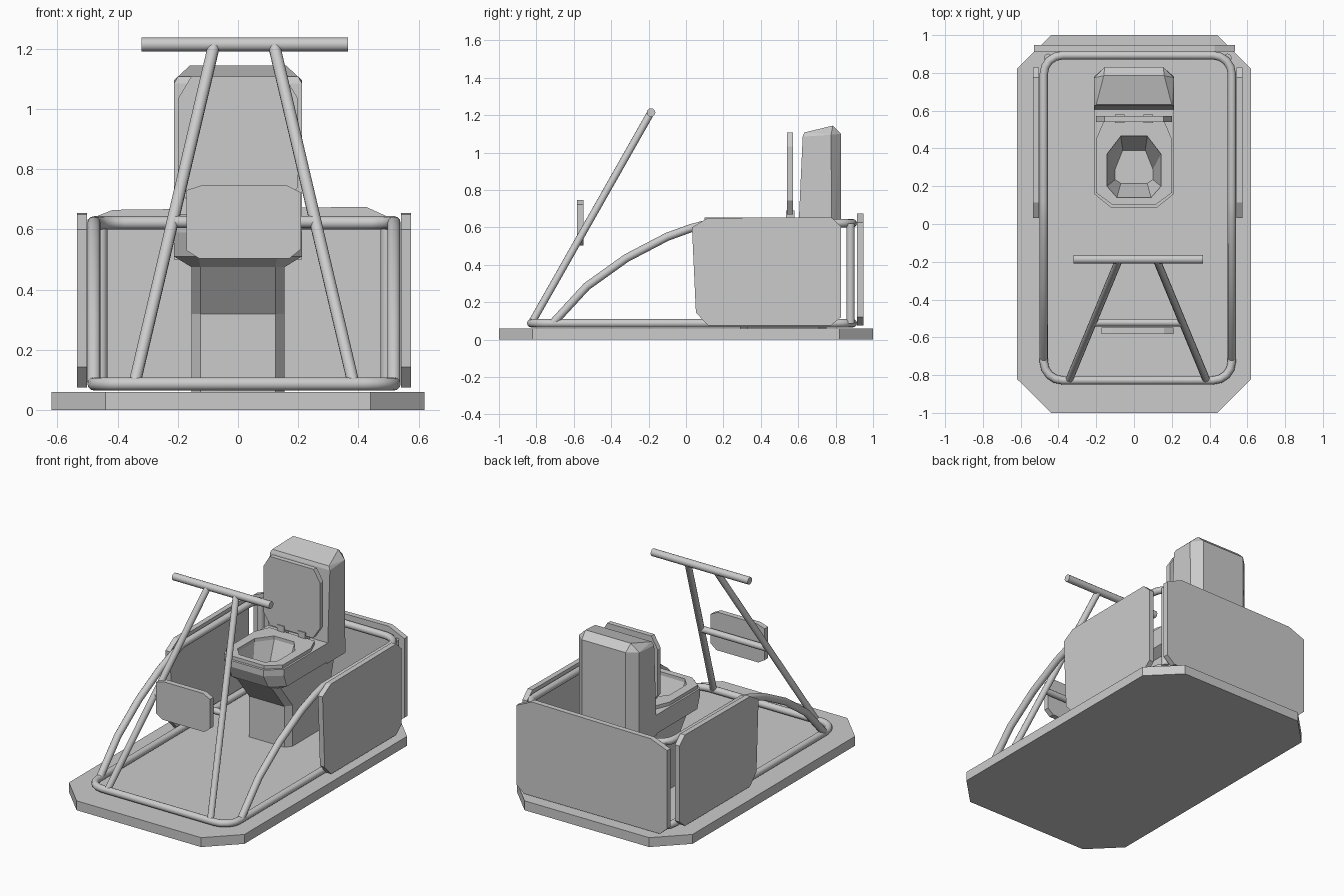
import bpy, bmesh, math
from mathutils import Vector

if "Cube" in bpy.data.objects:
    bpy.data.objects.remove(bpy.data.objects["Cube"])

CX = 0.02  # frame is slightly off centre


def finish(name, bm):
    bmesh.ops.recalc_face_normals(bm, faces=bm.faces)
    me = bpy.data.meshes.new(name)
    bm.to_mesh(me)
    bm.free()
    ob = bpy.data.objects.new(name, me)
    bpy.context.collection.objects.link(ob)
    return ob


def plate(name, pts, depth):
    """Extrude a flat polygon of 3D points along the depth vector."""
    bm = bmesh.new()
    f = bm.faces.new([bm.verts.new(p) for p in pts])
    r = bmesh.ops.extrude_face_region(bm, geom=[f])
    bmesh.ops.translate(bm, vec=Vector(depth),
                        verts=[v for v in r["geom"] if isinstance(v, bmesh.types.BMVert)])
    return finish(name, bm)


def loft(name, rings, closed=False):
    bm = bmesh.new()
    vr = [[bm.verts.new(p) for p in r] for r in rings]
    n = len(vr[0])
    pairs = list(zip(vr, vr[1:])) + ([(vr[-1], vr[0])] if closed else [])
    for a, b in pairs:
        for i in range(n):
            j = (i + 1) % n
            bm.faces.new((a[i], a[j], b[j], b[i]))
    if not closed:
        bm.faces.new(vr[0])
        bm.faces.new(vr[-1])
    return finish(name, bm)


def oct_ring(z, w, yf, yb, wf, cf, wb, cb):
    """Octagon: half width w, front edge half width wf, back edge half width wb."""
    half = [(wf, yf), (w, yf + cf), (w, yb - cb), (wb, yb)]
    return [(x, y, z) for x, y in half] + [(-x, y, z) for x, y in reversed(half)]


def tube(name, pts, r=0.022, cyclic=False):
    cu = bpy.data.curves.new(name, 'CURVE')
    cu.dimensions = '3D'
    cu.bevel_depth = r
    cu.bevel_resolution = 4
    cu.use_fill_caps = True
    sp = cu.splines.new('POLY')
    sp.points.add(len(pts) - 1)
    for p, co in zip(sp.points, pts):
        p.co = (*co, 1)
    sp.use_cyclic_u = cyclic
    ob = bpy.data.objects.new(name, cu)
    bpy.context.collection.objects.link(ob)
    bpy.ops.object.select_all(action='DESELECT')
    ob.select_set(True)
    bpy.context.view_layer.objects.active = ob
    bpy.ops.object.convert(target='MESH')
    bpy.ops.object.shade_smooth_by_angle(angle=math.radians(40))


def arc(cx, cy, r, a0, z, n=4):
    return [(cx + r * math.cos(math.radians(a0 + 90 * i / n)),
             cy + r * math.sin(math.radians(a0 + 90 * i / n)), z) for i in range(n + 1)]


# Base plate
plate("base", oct_ring(0, 0.62, -1, 1, 0.44, 0.18, 0.44, 0.18), (0, 0, 0.06))

# Lower tube loop
H, R = 0.498, 0.1
YF, YB = -0.828, 0.893
tube("lower_rail",
     arc(CX + H - R, YB - R, R, 0, 0.087) + arc(CX - H + R, YB - R, R, 90, 0.087)
     + arc(CX - H + R, YF + R, R, 180, 0.087) + arc(CX + H - R, YF + R, R, 270, 0.087), cyclic=True)

# Upper rail sweeping up from the front and round the back
sweep = [(-0.71, 0.09), (-0.53, 0.285), (-0.32, 0.435), (-0.1, 0.55), (0.03, 0.597), (0.12, 0.62)]
tube("upper_rail",
     [(CX + H, y, z) for y, z in sweep]
     + arc(CX + H - R, YB - R, R, 0, 0.622) + arc(CX - H + R, YB - R, R, 90, 0.622)
     + [(CX - H, y, z) for y, z in reversed(sweep)])

# Rear uprights, side panels and steering struts
panel = [(0.032, 0.6), (0.115, 0.65), (0.775, 0.655), (0.829, 0.605),
         (0.829, 0.12), (0.775, 0.075), (0.118, 0.075), (0.053, 0.144)]
for side, s in (("left", -1), ("right", 1)):
    x = CX + s * 0.475
    tube(side + "_upright", [(x, 0.88, 0.087), (x, 0.88, 0.622)])
    plate(side + "_panel", [(CX + s * 0.522, y, z) for y, z in panel], (s * 0.033, 0, 0))
    tube(side + "_strut", [(CX + s * 0.363, -0.825, 0.09), (CX + s * 0.1, -0.19, 1.21)], 0.02)

# Back panel
plate("back_panel", [(x, 0.914, z) for x, z in
      [(-0.53, 0.62), (-0.415, 0.665), (0.425, 0.675), (0.535, 0.625),
       (0.535, 0.12), (0.48, 0.075), (-0.48, 0.075), (-0.53, 0.12)]], (0, 0.034, 0))

# Handlebar, crossbar and front plate
tube("handlebar", [(-0.32, -0.187, 1.214), (0.365, -0.187, 1.214)], 0.023)
tube("crossbar", [(CX - 0.23, -0.522, 0.625), (CX + 0.23, -0.522, 0.625)], 0.02)
plate("front_plate", [(x, -0.583, z) for x, z in
      [(-0.171, 0.73), (-0.118, 0.747), (0.16, 0.747), (0.21, 0.722),
       (0.21, 0.535), (0.17, 0.503), (-0.128, 0.503), (-0.171, 0.53)]], (0, 0.034, 0))

# Bowl with pedestal, rim and sloping basin
loft("bowl", [
    oct_ring(0.06, 0.155, 0.29, 0.75, 0.125, 0.04, 0.125, 0.04),
    oct_ring(0.32, 0.155, 0.29, 0.75, 0.125, 0.04, 0.125, 0.04),
    oct_ring(0.475, 0.155, 0.17, 0.79, 0.125, 0.04, 0.125, 0.04),
    oct_ring(0.51, 0.212, 0.12, 0.81, 0.13, 0.07, 0.15, 0.05),
    oct_ring(0.59, 0.212, 0.085, 0.81, 0.12, 0.075, 0.15, 0.05),
    oct_ring(0.63, 0.212, 0.085, 0.81, 0.12, 0.075, 0.15, 0.05),
    oct_ring(0.63, 0.143, 0.14, 0.465, 0.09, 0.06, 0.07, 0.095),
    oct_ring(0.45, 0.1, 0.215, 0.39, 0.07, 0.02, 0.06, 0.1)])

# Seat ring
seat_out = (0.2, 0.1, 0.545, 0.112, 0.065, 0.16, 0.095)
seat_in = (0.143, 0.14, 0.465, 0.09, 0.06, 0.07, 0.095)
loft("seat", [oct_ring(0.625, *seat_out), oct_ring(0.652, *seat_out),
              oct_ring(0.652, *seat_in), oct_ring(0.625, *seat_in)], closed=True)

# Raised lid
plate("lid", [(x, 0.541, z) for x, z, _ in
      [(p[0], p[1], 0) for p in oct_ring(0, 0.2, 0.668, 1.108, 0.15, 0.075, 0.155, 0.075)]], (0, 0.031, 0))

# Hinges
for side, s in (("left", -1), ("right", 1)):
    plate(side + "_hinge", [(s * 0.075 + a, b, 0.63) for a, b in
          [(-0.025, 0.535), (0.025, 0.535), (0.025, 0.58), (-0.025, 0.58)]], (0, 0, 0.06))

# Tank: hull of a half outline mirrored in x
bm = bmesh.new()
for x, y, z in [(0.212, 0.597, 0.5), (0.212, 0.78, 0.5), (0.155, 0.83, 0.5),
                (0.212, 0.624, 1.085), (0.212, 0.775, 1.095), (0.155, 0.83, 1.1),
                (0.2, 0.632, 1.107), (0.16, 0.785, 1.144)]:
    bm.verts.new((x, y, z))
    bm.verts.new((-x, y, z))
bmesh.ops.convex_hull(bm, input=bm.verts)
bmesh.ops.dissolve_limit(bm, angle_limit=0.03, verts=bm.verts, edges=bm.edges)
finish("tank", bm)
